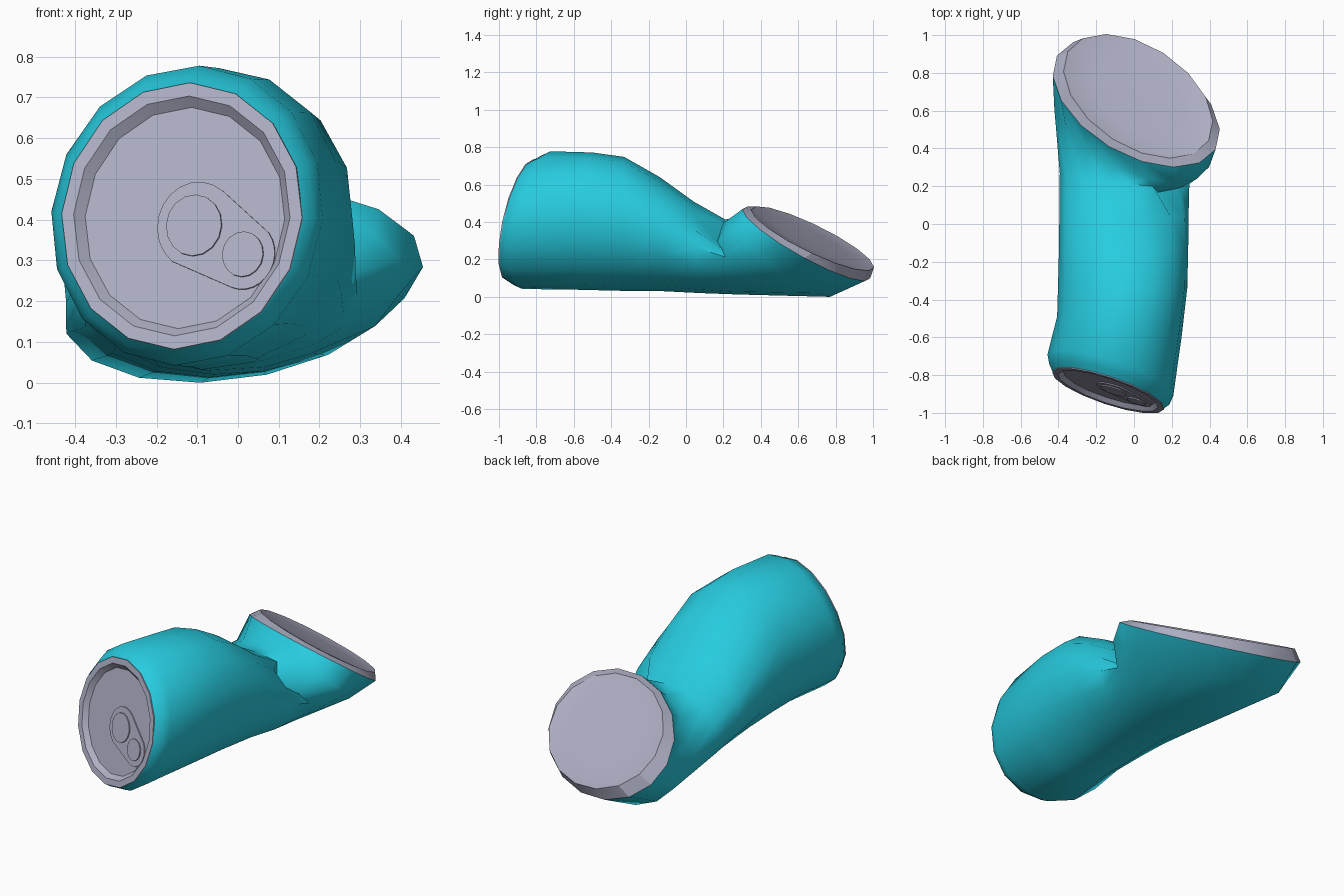
import bpy, bmesh
from math import sin, cos, pi, tau, atan2, acos, hypot
from mathutils import Vector as V

if "Cube" in bpy.data.objects:
    bpy.data.objects.remove(bpy.data.objects["Cube"])

N = 16


def material(name, rgb):
    m = bpy.data.materials.new(name)
    m.diffuse_color = (*rgb, 1)
    m.use_nodes = True
    m.node_tree.nodes["Principled BSDF"].inputs["Base Color"].default_value = m.diffuse_color
    return m


TEAL = material("teal_paint", (0.02, 0.60, 0.74))
METAL = material("bare_metal", (0.42, 0.43, 0.55))


def ring(c, right, up, s=1.0, off=V((0, 0, 0)), n=N):
    """Skewed ellipse from a centre, a right vector and an up vector."""
    c, right, up = V(c), V(right), V(up)
    return [c + off + (right * cos(a) + up * sin(a)) * s
            for a in (tau * i / n for i in range(n))]


def loft(name, rings, mat, cap_end=False, angle=25):
    bm = bmesh.new()
    rows = [[bm.verts.new(p) for p in r] for r in rings]
    for a, b in zip(rows, rows[1:]):
        n = len(a)
        for i in range(n):
            j = (i + 1) % n
            bm.faces.new((a[i], a[j], b[j], b[i]))
    if cap_end:
        bm.faces.new(rows[-1])
    bmesh.ops.recalc_face_normals(bm, faces=bm.faces)
    me = bpy.data.meshes.new(name)
    bm.to_mesh(me)
    bm.free()
    ob = bpy.data.objects.new(name, me)
    bpy.context.collection.objects.link(ob)
    me.materials.append(mat)
    bpy.ops.object.select_all(action='DESELECT')
    ob.select_set(True)
    bpy.context.view_layer.objects.active = ob
    bpy.ops.object.shade_smooth_by_angle(angle=angle * pi / 180)
    return ob


# Frames of the tilted ends: centre, right, up, outward normal
LID = ((-.136, -.878, .408), (.295, -.099, -.005), (.02, .068, .327))
LID_N = V((-.345, -1, .23)).normalized()
BASE_RIM = ((.012, .643, .284), (.442, -.14, .0), (.03, -.312, .20))
BASE = ((.022, .677, .312), (.395, -.13, -.014), (.02, -.302, .172))
BASE_N = V((.19, .56, 1)).normalized()

# Crushed body: sections from the front neck to the folded back end
sections = [
    LID,
    ((-.13, -.85, .408), (.318, -.105, -.005), (.02, .072, .345)),
    ((-.125, -.80, .41), (.333, -.11, -.01), (.03, .075, .368)),
    ((-.077, -.54, .405), (.33, -.05, 0), (.03, .04, .367)),
    ((-.06, -.33, .39), (.342, -.01, 0), (.03, .0, .358)),
    ((-.055, -.13, .335), (.342, 0, 0), (.02, -.01, .305)),
    ((-.053, .06, .265), (.342, -.01, 0), (.01, -.02, .245)),
    ((-.05, .24, .213), (.343, -.03, 0), (.02, -.03, .20)),
    ((-.012, .505, .21), (.41, -.11, .01), (.08, -.265, .21)),
    BASE_RIM,
]
rings = [ring(*s) for s in sections]
# Pinched fold beside the base
rings[7][2] += V((-.08, -.03, -.06))
rings[7][1] += V((-.03, -.01, -.03))
loft("can_body", rings, TEAL, angle=50)

# Front lid: rim and sunken panel
loft("front_lid", [
    ring(*LID),
    ring(*LID, off=LID_N * .006),
    ring(*LID, s=.90, off=LID_N * .006),
    ring(*LID, s=.83, off=LID_N * -.018),
], METAL, cap_end=True)

# Back base: sloping rim, lip and shallow inward dome
loft("back_base", [
    ring(*BASE_RIM),
    ring(*BASE),
    ring(*BASE, s=.97, off=BASE_N * -.004),
    ring(*BASE, s=.6, off=BASE_N * -.01),
    ring(*BASE, s=.25, off=BASE_N * -.014),
], METAL, cap_end=True)


def lid_points(uv, d):
    c, r, u = map(V, LID)
    return [c + r * p[0] + u * p[1] + LID_N * d for p in uv]


def circle(u, v, r, a0=0, a1=tau, n=16):
    return [(u + r * cos(a0 + (a1 - a0) * i / n), v + r * sin(a0 + (a1 - a0) * i / n))
            for i in range(n)]


# Opening panel: outline around a large and a small circle, with two buttons
big, small = (.11, -.06, .33), (.51, -.27, .26)
du, dv = small[0] - big[0], small[1] - big[1]
axis, spread = atan2(dv, du), acos((big[2] - small[2]) / hypot(du, dv))
outline = (circle(*big, axis + spread, axis + tau - spread, 12)
           + circle(*small, axis - spread, axis + spread, 12))
loft("opening_panel", [lid_points(outline, -.019), lid_points(outline, -.012)],
     METAL, cap_end=True)
for name, disc in (("large_button", (.09, -.06, .23)), ("small_button", (.51, -.27, .17))):
    pts = circle(*disc)
    loft(name, [lid_points(pts, -.013), lid_points(pts, -.006)], METAL, cap_end=True)
